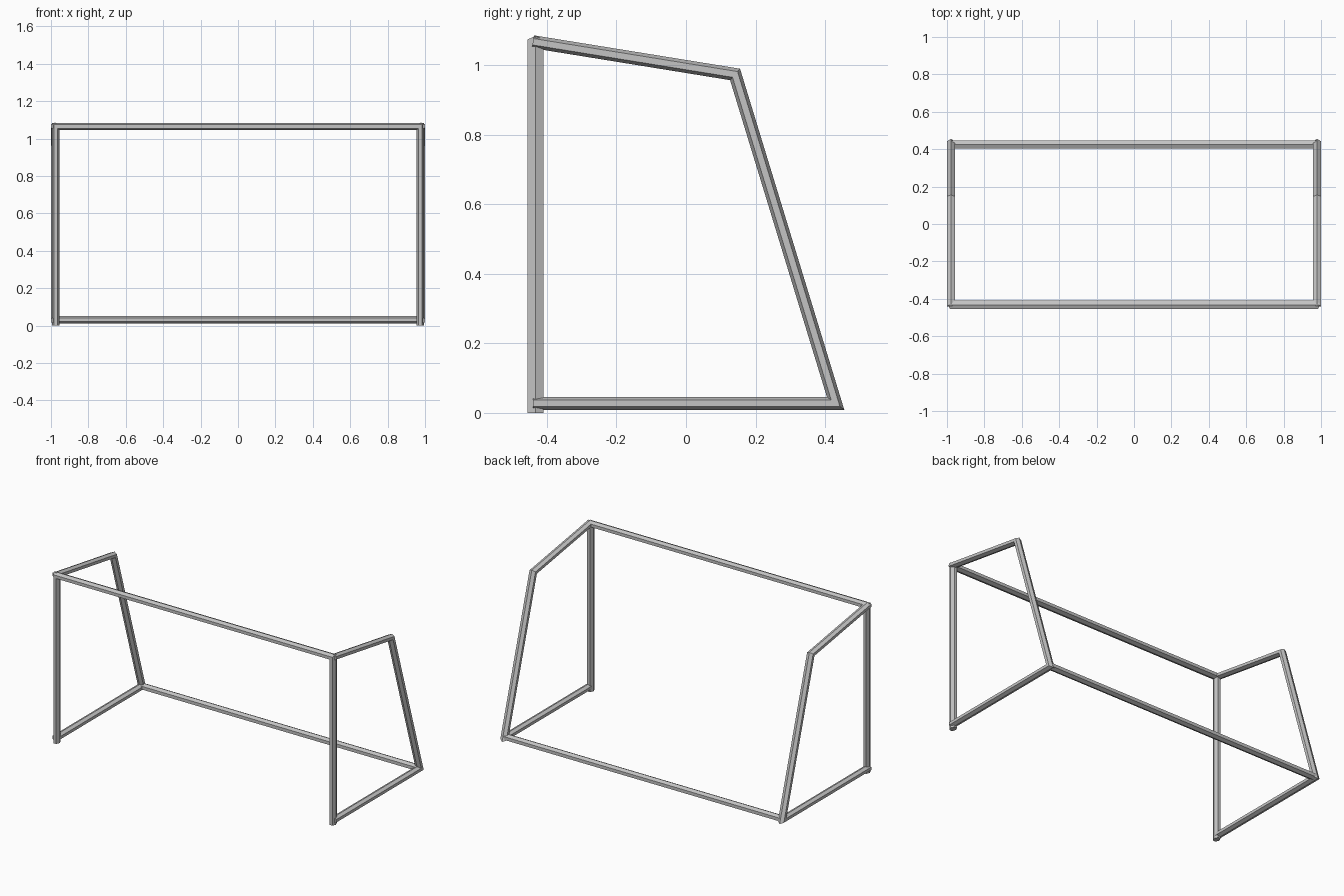
import bpy
import math
from mathutils import Vector

cube = bpy.data.objects.get("Cube")
if cube:
    bpy.data.objects.remove(cube, do_unlink=True)

# Painted metal
metal = bpy.data.materials.new("light_grey_metal")
metal.use_nodes = True
color = (0.55, 0.55, 0.55, 1)
metal.diffuse_color = color
metal.node_tree.nodes["Principled BSDF"].inputs["Base Color"].default_value = color


def tube(name, points, plane_normal, half_in, half_out, sides=6):
    """Sweep a six-sided section along a planar path with mitred corners."""
    pts = [Vector(p) for p in points]
    out = Vector(plane_normal)
    dirs = [(b - a).normalized() for a, b in zip(pts, pts[1:])]
    verts, faces = [], []
    for i, p in enumerate(pts):
        before, after = dirs[max(i - 1, 0)], dirs[min(i, len(dirs) - 1)]
        side = out.cross((before + after).normalized())
        miter = 1 / side.dot(out.cross(before))
        for k in range(sides):
            t = math.tau * k / sides
            verts.append(p + side * (half_in * miter * math.cos(t))
                         + out * (half_out * math.sin(t) / math.sin(math.pi / 3)))
    for i in range(len(pts) - 1):
        for k in range(sides):
            a, b = i * sides + k, i * sides + (k + 1) % sides
            faces.append((a, b, b + sides, a + sides))
    faces.append(tuple(reversed(range(sides))))
    faces.append(tuple(range(len(verts) - sides, len(verts))))
    mesh = bpy.data.meshes.new(name)
    mesh.from_pydata(verts, [], faces)
    mesh.materials.append(metal)
    obj = bpy.data.objects.new(name, mesh)
    bpy.context.collection.objects.link(obj)
    # consistent outward normals
    import bmesh
    bm = bmesh.new()
    bm.from_mesh(mesh)
    bmesh.ops.recalc_face_normals(bm, faces=bm.faces)
    bm.to_mesh(mesh)
    bm.free()
    return obj


# Front posts and crossbar in one bent tube
px, py, top = 0.974, -0.432, 1.064
tube("front_frame", [(-px, py, 0), (-px, py, top), (px, py, top), (px, py, 0)],
     (0, 1, 0), 0.0195, 0.023)

# Side frames: sloped top rail, rear leg and ground rail
for name, x in (("left_side_frame", 0.979), ("right_side_frame", -0.979)):
    path = [(-0.44, 1.067), (0.141, 0.973), (0.43, 0.0275), (-0.44, 0.0275)]
    tube(name, [(x, y, z) for y, z in path], (1, 0, 0), 0.0185, 0.021)

# Rear ground bar
tube("rear_ground_bar", [(-0.975, 0.424, 0.031), (0.975, 0.424, 0.031)],
     (0, 1, 0), 0.0205, 0.0215)
